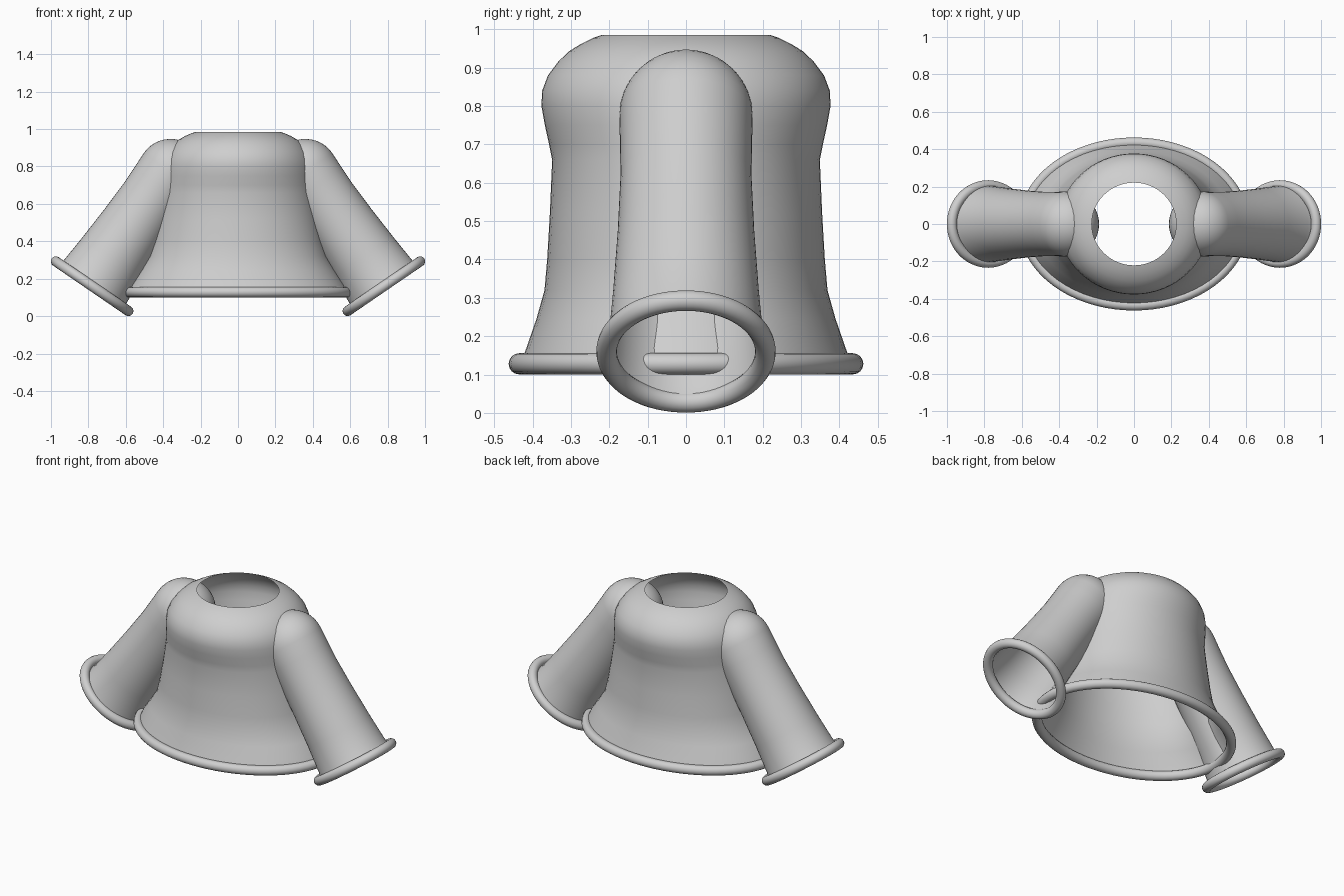
import bpy, bmesh, math
from mathutils import Matrix, Vector

cube = bpy.data.objects.get("Cube")
if cube:
    bpy.data.objects.remove(cube, do_unlink=True)

GREY = (0.62, 0.62, 0.62, 1)
cloth = bpy.data.materials.new("light_grey_cloth")
cloth.use_nodes = True
cloth.diffuse_color = GREY
cloth.node_tree.nodes["Principled BSDF"].inputs["Base Color"].default_value = GREY


def skin(name, rings, matrix=Matrix(), closed=False, tip=None):
    """Join equal rings of points with quads, optionally ending in a point."""
    bm = bmesh.new()
    loops = [[bm.verts.new(p) for p in ring] for ring in rings]
    n = len(loops[0])
    pairs = list(zip(loops, loops[1:]))
    if closed:
        pairs.append((loops[-1], loops[0]))
    for a, b in pairs:
        for i in range(n):
            j = (i + 1) % n
            bm.faces.new((a[i], a[j], b[j], b[i]))
    if tip:
        top = bm.verts.new(tip)
        for i in range(n):
            bm.faces.new((loops[-1][i], loops[-1][(i + 1) % n], top))
    mesh = bpy.data.meshes.new(name)
    bm.to_mesh(mesh)
    bm.free()
    mesh.materials.append(cloth)
    ob = bpy.data.objects.new(name, mesh)
    ob.matrix_world = matrix
    bpy.context.collection.objects.link(ob)
    for other in bpy.context.selected_objects:
        other.select_set(False)
    ob.select_set(True)
    bpy.context.view_layer.objects.active = ob
    bpy.ops.object.shade_smooth_by_angle(angle=math.radians(40))
    return ob


def angles(n):
    return [2 * math.pi * i / n for i in range(n)]


def ellipse(rx, ry, z, n=64):
    return [(rx * math.cos(t), ry * math.sin(t), z) for t in angles(n)]


def piping(name, rx, ry, tube, matrix=Matrix()):
    """Round cord of even thickness along an ellipse."""
    rings = []
    for t in angles(72):
        centre = Vector((rx * math.cos(t), ry * math.sin(t), 0))
        out = Vector((ry * math.cos(t), rx * math.sin(t), 0)).normalized()
        rings.append([centre + out * tube * math.cos(u)
                      + Vector((0, 0, -tube * math.sin(u))) for u in angles(16)])
    return skin(name, rings, matrix, closed=True)


# Body: open shell from hem to neck opening (half width, half depth, height)
body_profile = [
    (.59, .43, .13), (.572, .416, .17), (.522, .39, .245), (.478, .369, .32),
    (.458, .362, .4), (.435, .355, .52), (.411, .349, .66), (.408, .357, .7),
    (.405, .368, .75), (.402, .377, .8), (.394, .375, .84), (.376, .36, .88),
    (.348, .333, .916), (.318, .305, .943), (.283, .272, .963), (.25, .244, .977),
    (.226, .221, .985)]
skin("body", [ellipse(*row) for row in body_profile])
piping("hem", .589, .435, .0275, Matrix.Translation((0, 0, .128)))

# Sleeves: tapered tubes with domed shoulders, and corded cuffs
LENGTH, SHOULDER = .743, .174
sleeve_profile = [(.213, 0), (.203, .03), (.19, .19), (.178, .38), (.171, .55), (.172, .65)]
dome = [(SHOULDER * math.cos(a), LENGTH + SHOULDER * math.sin(a))
        for a in (math.pi / 2 * k / 10 for k in range(10))]
for side, label in ((1, "left"), (-1, "right")):
    place = Matrix.Translation((side * .78, 0, .16)) @ Matrix.Rotation(-side * .6, 4, 'Y')
    skin(label + "_sleeve", [ellipse(r, r, z, 48) for r, z in sleeve_profile + dome],
         place, tip=(0, 0, LENGTH + SHOULDER))
    piping(label + "_cuff", .235, .207, .027, place)
